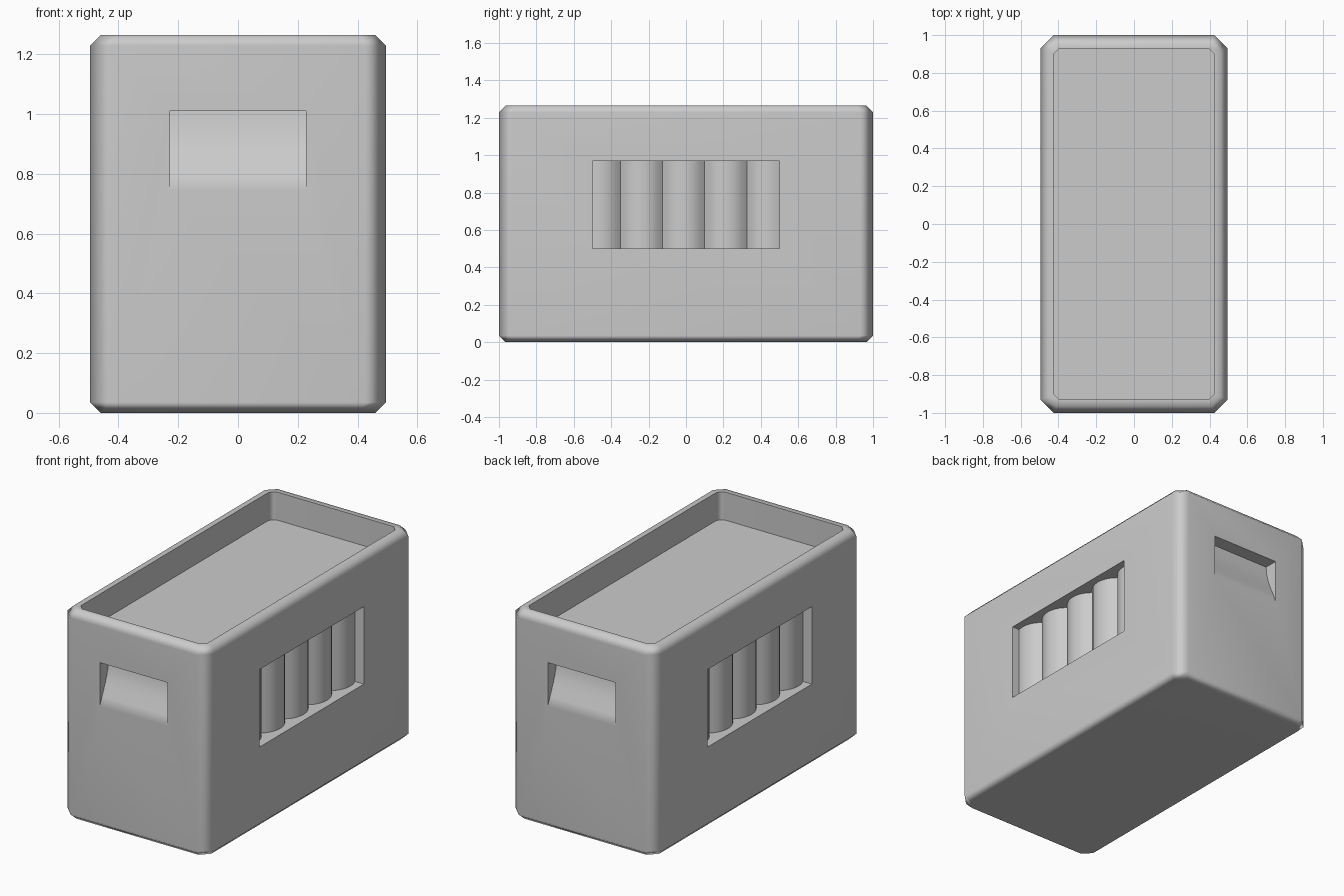
import bpy, bmesh, math
from mathutils import Vector

if "Cube" in bpy.data.objects:
    bpy.data.objects.remove(bpy.data.objects["Cube"])

HX, HY, H = 0.495, 1.0, 1.265      # half width, half length, height
BEV, CORNER = 0.036, 0.07          # rim chamfer, vertical corner chamfer
FLOOR = 1.095                      # tray floor height

grey = bpy.data.materials.new("plain grey")
grey.diffuse_color = (0.6, 0.6, 0.6, 1)
grey.use_nodes = True
grey.node_tree.nodes["Principled BSDF"].inputs["Base Color"].default_value = grey.diffuse_color


def make_object(name, bm):
    bmesh.ops.recalc_face_normals(bm, faces=bm.faces)
    mesh = bpy.data.meshes.new(name)
    bm.to_mesh(mesh)
    bm.free()
    mesh.materials.append(grey)
    ob = bpy.data.objects.new(name, mesh)
    bpy.context.collection.objects.link(ob)
    return ob


def octagon(x, y, c):
    """Rectangle with cut corners."""
    return [(x, -y + c), (x, y - c), (x - c, y), (-x + c, y),
            (-x, y - c), (-x, -y + c), (-x + c, -y), (x - c, -y)]


def prism(name, points, offset):
    """Closed prism from a planar outline of 3D points."""
    bm = bmesh.new()
    a = [bm.verts.new(p) for p in points]
    b = [bm.verts.new(Vector(p) + Vector(offset)) for p in points]
    n = len(a)
    bm.faces.new(a)
    bm.faces.new(b[::-1])
    for i in range(n):
        j = (i + 1) % n
        bm.faces.new((a[i], a[j], b[j], b[i]))
    return make_object(name, bm)


# Box body: stacked outlines from the base, over the rim and down to the tray floor
layers = [(BEV, 0, 0.05), (0, BEV, CORNER), (0, H - BEV, CORNER),
          (BEV, H, 0.05), (0.07, H, 0.03), (0.07, FLOOR, 0.03)]
bm = bmesh.new()
rings = [[bm.verts.new((x, y, z)) for x, y in octagon(HX - i, HY - i, c)]
         for i, z, c in layers]
for lo, hi in zip(rings, rings[1:]):
    for i in range(8):
        j = (i + 1) % 8
        bm.faces.new((lo[i], lo[j], hi[j], hi[i]))
bm.faces.new(rings[0][::-1])
bm.faces.new(rings[-1])
body = make_object("box_body", bm)

# Side windows: openings backed by a row of rounded vertical ribs
PERIOD, FIRST, CREST, SAG = 0.225, -0.575, 0.045, 0.055
R = ((PERIOD / 2) ** 2 + SAG ** 2) / (2 * SAG)


def rib_depth(y):
    t = (y - FIRST) % PERIOD - PERIOD / 2
    return CREST + R - math.sqrt(R * R - t * t)


SEG = 8
ys = [FIRST + PERIOD * k / SEG for k in range(5 * SEG + 1)]
ys = [-0.5] + [y for y in ys if -0.495 < y < 0.495] + [0.5]
ribs = [(HX - rib_depth(y), y) for y in ys]
outline = ribs + [(HX + 0.1, 0.5), (HX + 0.1, -0.5)]

# End handholds: a ramp sloping back up from the lower edge
Z0, Z1, DEEP = 0.745, 1.01, 0.085
steps = 5
ramp = []
for k in range(steps + 1):
    t = k / steps
    ramp.append((DEEP * math.sin(t * math.pi / 2) ** 1.2, Z0 + (Z1 - Z0) * t))

cutters = []
for s, side in ((1, "a"), (-1, "b")):
    cutters.append(prism("side_window_cutter_" + side,
                         [(s * x, s * y, 0.5) for x, y in outline], (0, 0, 0.47)))
    pts = [(-0.2275, -s * (HY - d), z) for d, z in ramp]
    pts += [(-0.2275, -s * (HY + 0.1), Z1), (-0.2275, -s * (HY + 0.1), Z0)]
    cutters.append(prism("handhold_cutter_" + side, pts, (0.455, 0, 0)))

# Cut the openings, then drop the cutters
bpy.context.view_layer.objects.active = body
for c in cutters:
    c.hide_render = True
    m = body.modifiers.new("cut", 'BOOLEAN')
    m.operation = 'DIFFERENCE'
    m.solver = 'EXACT'
    m.object = c
    bpy.ops.object.modifier_apply(modifier=m.name)
for c in cutters:
    bpy.data.objects.remove(c, do_unlink=True)

# Smooth chamfers and ribs, crisp openings
bpy.ops.object.select_all(action='DESELECT')
body.select_set(True)
bpy.context.view_layer.objects.active = body
bpy.ops.object.shade_smooth_by_angle(angle=math.radians(50))
w = body.modifiers.new("even shading", 'WEIGHTED_NORMAL')
w.keep_sharp = True
